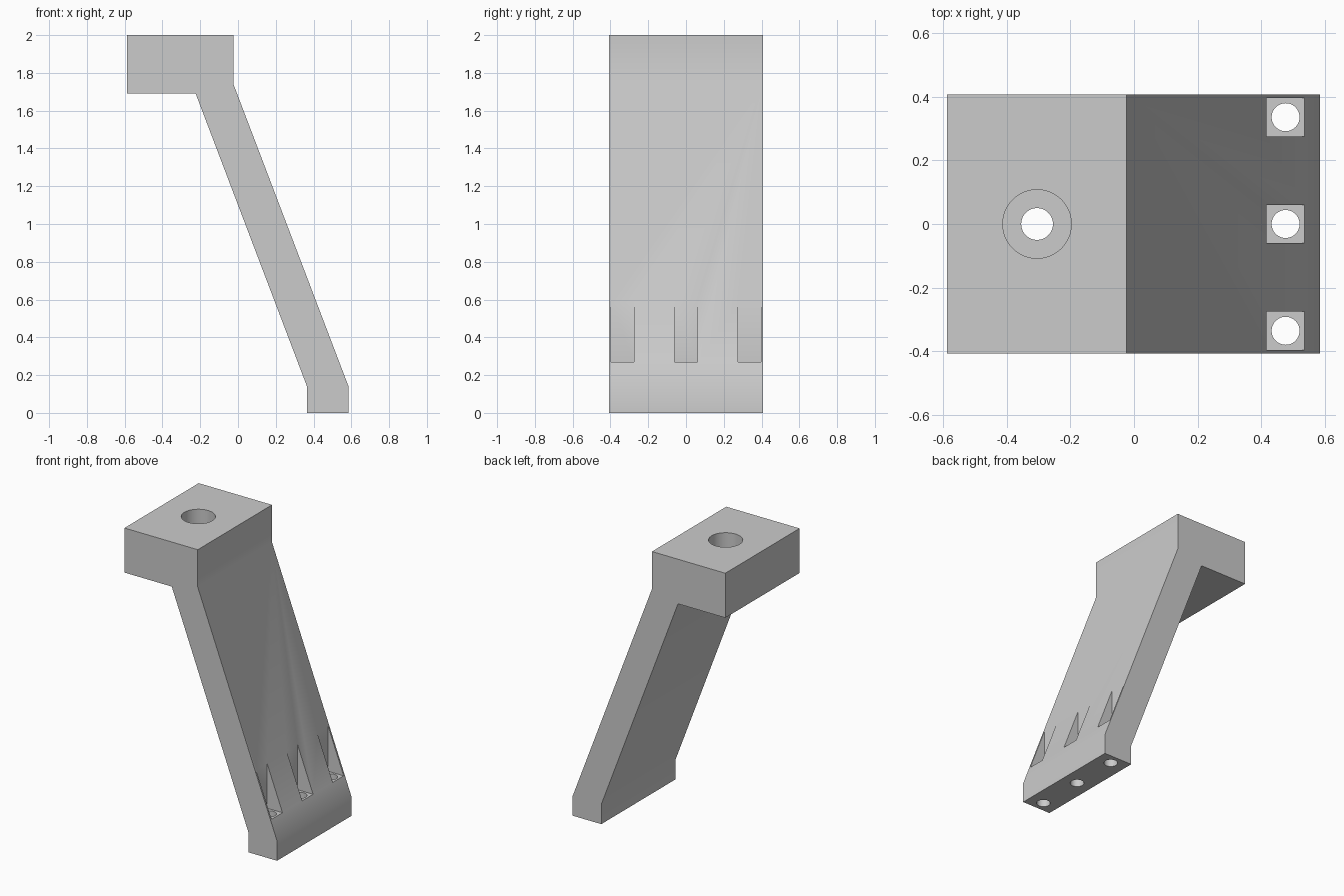
import bpy
import bmesh
import math

if "Cube" in bpy.data.objects:
    bpy.data.objects.remove(bpy.data.objects["Cube"], do_unlink=True)

# Single flat material
grey = bpy.data.materials.new("light_grey")
grey.use_nodes = True
grey.diffuse_color = (0.6, 0.6, 0.6, 1)
grey.node_tree.nodes["Principled BSDF"].inputs["Base Color"].default_value = (0.6, 0.6, 0.6, 1)

HALF_WIDTH = 0.408
SCREW_X, SCREW_SPACING = 0.477, 0.336
BORE_X = -0.305


def add_object(name, bm):
    mesh = bpy.data.meshes.new(name)
    bmesh.ops.recalc_face_normals(bm, faces=bm.faces)
    bm.to_mesh(mesh)
    bm.free()
    mesh.materials.append(grey)
    obj = bpy.data.objects.new(name, mesh)
    bpy.context.collection.objects.link(obj)
    return obj


def cylinder(name, x, y, radius, z0, z1, sides=48):
    bm = bmesh.new()
    bmesh.ops.create_cone(bm, cap_ends=True, segments=sides, radius1=radius,
                          radius2=radius, depth=z1 - z0)
    bmesh.ops.translate(bm, verts=bm.verts, vec=(x, y, (z0 + z1) / 2))
    return add_object(name, bm)


def box(name, low, high):
    bm = bmesh.new()
    bmesh.ops.create_cube(bm, size=1)
    for v in bm.verts:
        v.co = [h if c > 0 else l for c, l, h in zip(v.co, low, high)]
    return add_object(name, bm)


# Bracket body: side profile extruded across the width
profile = [(-0.588, 2), (-0.024, 2), (-0.024, 1.74), (0.586, 0.138), (0.586, 0),
           (0.366, 0), (0.366, 0.138), (-0.224, 1.69), (-0.588, 1.69)]
bm = bmesh.new()
side = bm.faces.new([bm.verts.new((x, -HALF_WIDTH, z)) for x, z in profile])
extruded = bmesh.ops.extrude_face_region(bm, geom=[side])["geom"]
bmesh.ops.translate(bm, vec=(0, 2 * HALF_WIDTH, 0),
                    verts=[g for g in extruded if isinstance(g, bmesh.types.BMVert)])
bracket = add_object("bracket", bm)

# Stepped bolt hole in the top block
cutters = [cylinder("bolt_head_cutter", BORE_X, 0, 0.108, 1.81, 2.1),
           cylinder("bolt_hole_cutter", BORE_X, 0, 0.05, 1.5, 2.05)]

# Three screw holes in the foot, each with a square pocket in the slope
for i in (-1, 0, 1):
    y = i * SCREW_SPACING
    cutters.append(box("screw_pocket_cutter", (0.417, y - 0.06, 0.27),
                       (0.536, y + 0.06, 0.8)))
    cutters.append(cylinder("screw_hole_cutter", SCREW_X, y, 0.044, -0.1, 0.4))

# Apply the cuts and remove the cutters
for cutter in cutters:
    cut = bracket.modifiers.new("cut", "BOOLEAN")
    cut.operation = "DIFFERENCE"
    cut.solver = "EXACT"
    cut.object = cutter
bpy.context.view_layer.update()
result = bpy.data.meshes.new_from_object(
    bracket.evaluated_get(bpy.context.evaluated_depsgraph_get()))
bracket.modifiers.clear()
bracket.data = result
for cutter in cutters:
    bpy.data.objects.remove(cutter, do_unlink=True)

# Smooth hole walls, crisp corners
bpy.ops.object.select_all(action="DESELECT")
bracket.select_set(True)
bpy.context.view_layer.objects.active = bracket
bpy.ops.object.shade_smooth_by_angle(angle=math.radians(30))
